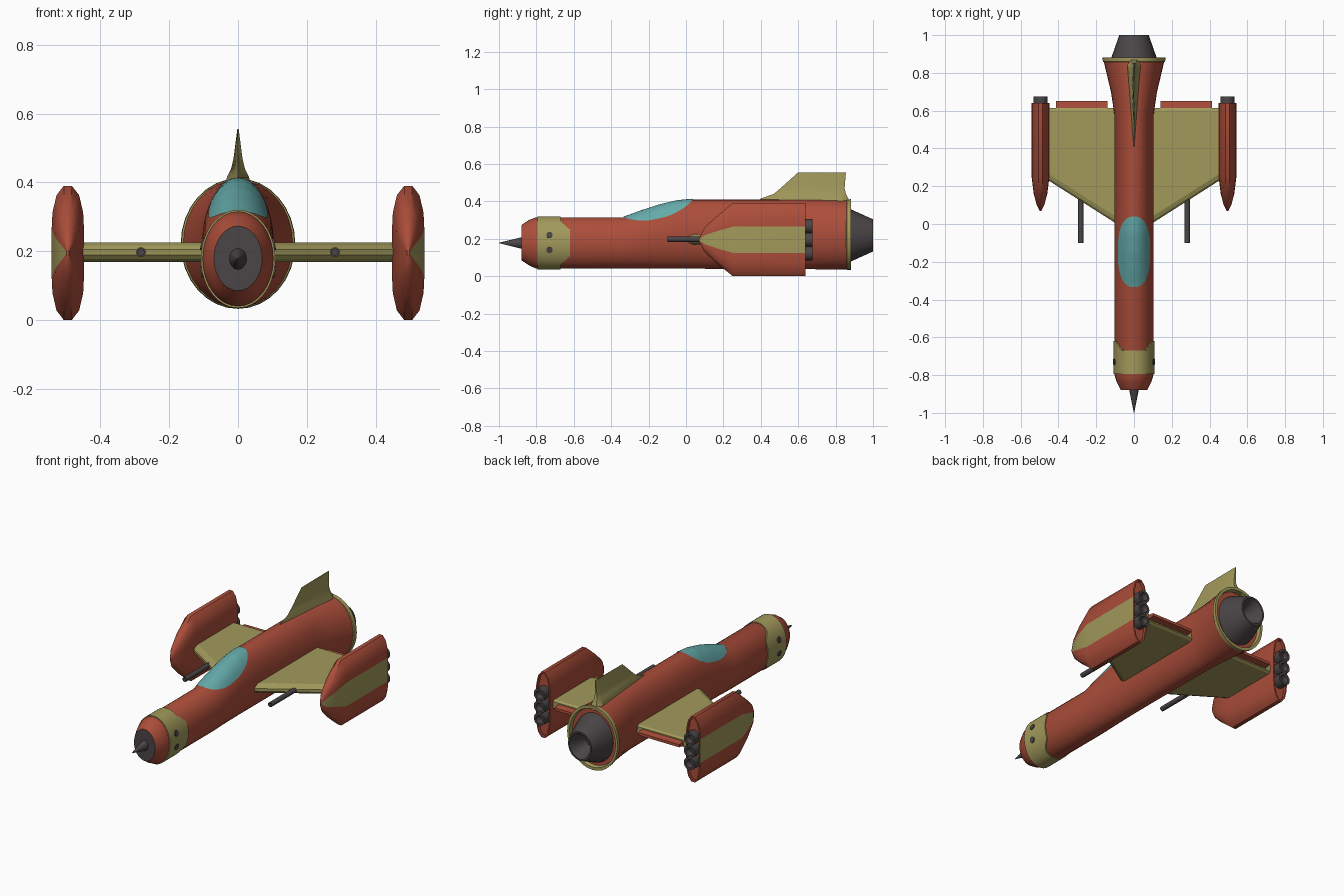
import bpy, bmesh, math
from math import sin, cos, pi
from mathutils import Matrix, Vector

cube = bpy.data.objects.get("Cube")
if cube:
    bpy.data.objects.remove(cube)


def material(name, rgb):
    m = bpy.data.materials.new(name)
    m.use_nodes = True
    m.diffuse_color = (*rgb, 1)
    bsdf = next(n for n in m.node_tree.nodes if n.type == 'BSDF_PRINCIPLED')
    bsdf.inputs["Base Color"].default_value = (*rgb, 1)
    return m


RED = material("rust_red", (0.41, 0.075, 0.042))
OLIVE = material("olive", (0.36, 0.32, 0.105))
TEAL = material("teal_glass", (0.13, 0.40, 0.40))
GREY = material("dark_grey", (0.07, 0.06, 0.062))


def finish(bm, name, mats, angle=35):
    bmesh.ops.recalc_face_normals(bm, faces=bm.faces)
    me = bpy.data.meshes.new(name)
    bm.to_mesh(me)
    bm.free()
    for m in mats:
        me.materials.append(m)
    ob = bpy.data.objects.new(name, me)
    bpy.context.collection.objects.link(ob)
    bpy.ops.object.select_all(action='DESELECT')
    ob.select_set(True)
    bpy.context.view_layer.objects.active = ob
    bpy.ops.object.shade_smooth_by_angle(angle=math.radians(angle))
    return ob


def loft(name, rings, mats, rule=None, caps=True, cap_mats=(0, 0), angle=35):
    """Skin closed rings of equal length; rule(ring, point) picks a material."""
    bm = bmesh.new()
    rows = [[bm.verts.new(p) for p in ring] for ring in rings]
    n = len(rows[0])
    for i in range(len(rows) - 1):
        for j in range(n):
            k = (j + 1) % n
            f = bm.faces.new((rows[i][j], rows[i][k], rows[i + 1][k], rows[i + 1][j]))
            f.material_index = rule(i, j) if rule else 0
    if caps:
        for row, m in zip((rows[0], rows[-1]), cap_mats):
            bm.faces.new(row).material_index = m
    return finish(bm, name, mats, angle)


def ellipse(y, rx, rz, cz, cx=0, n=32):
    return [(cx + rx * cos(2 * pi * j / n), y, cz + rz * sin(2 * pi * j / n)) for j in range(n)]


# Fuselage: stations of y, half width, bottom, top
STATIONS = [(-0.88, .070, .085, .273), (-0.84, .09, .058, .30), (-0.80, .103, .04, .315),
            (-0.33, .104, .04, .315), (-0.25, .104, .04, .345), (-0.15, .104, .04, .378),
            (-0.05, .104, .04, .402), (0.03, .104, .04, .41), (0.58, .104, .038, .41),
            (0.70, .122, .037, .41), (0.86, .16, .036, .408)]


def section(y):
    for a, b in zip(STATIONS, STATIONS[1:]):
        if y <= b[0]:
            t = max(0, (y - a[0]) / (b[0] - a[0]))
            rx, lo, hi = (a[i] + t * (b[i] - a[i]) for i in (1, 2, 3))
            return rx, (hi - lo) / 2, (hi + lo) / 2


loft("fuselage", [ellipse(s[0], *section(s[0])) for s in STATIONS],
     [RED, GREY], cap_mats=(1, 0))

# Canopy: rounded patch draped over the fuselage hump
bm = bmesh.new()
N, R = 40, 10
rows = []
for r in range(R + 1):
    row = []
    for j in range(N if r else 1):
        a = 2 * pi * j / N
        c, s = cos(a), sin(a)
        x = .086 * r / R * math.copysign(abs(c) ** .8, c)
        y = -.147 + .187 * r / R * math.copysign(abs(s) ** .8, s)
        rx, rz, cz = section(y)
        row.append(bm.verts.new((x, y, cz + rz * math.sqrt(1 - (x / rx) ** 2) + .004)))
    rows.append(row)
for r in range(R):
    for j in range(N):
        k = (j + 1) % N
        if r == 0:
            bm.faces.new((rows[0][0], rows[1][j], rows[1][k]))
        else:
            bm.faces.new((rows[r][j], rows[r + 1][j], rows[r + 1][k], rows[r][k]))
finish(bm, "canopy", [TEAL], 60)

# Nose band: raised collar that reaches further back along the flanks
rx, rz, cz = section(-.7)


def band_ring(grow, rear):
    ring = ellipse(-.795, rx + grow, rz + grow, cz, n=48)
    if rear:
        reach = lambda z: .05 * min(1, max(0, (.115 - abs(z - cz)) / .045))
        ring = [(x, -.67 + reach(z), z) for x, y, z in ring]
    return ring


loft("nose_band", [band_ring(-.004, 0), band_ring(.005, 0), band_ring(.005, 1), band_ring(-.004, 1)],
     [OLIVE], caps=False)

# Nose spike
loft("nose_spike", [ellipse(-.875, .026, .032, cz, n=16), ellipse(-1, .001, .001, cz, n=16)], [GREY])

# Rear rim with a recessed back, and the hollow engine nozzle
CZ = .222
loft("rear_rim", [ellipse(y, .165 * s, .188 * s, CZ) for y, s in
                  ((.855, .95), (.86, 1), (.882, 1.01), (.882, .92), (.85, .88))], [OLIVE])
loft("engine_nozzle", [ellipse(y, a, b, CZ - .004) for y, a, b in
                       ((.84, .125, .15), (.88, .12, .14), (1, .078, .086),
                        (1, .068, .076), (.90, .03, .035))], [GREY])

# Tail fin: wedge sections stacked upward (z, front, rear, half width)
FIN = [(.385, .36, .875, .04), (.415, .40, .868, .032), (.44, .47, .855, .02),
       (.47, .505, .848, .013), (.555, .60, .855, .002)]
loft("tail_fin", [[(0, f, z), (w, b - .03, z), (w * .5, b, z), (-w * .5, b, z), (-w, b - .03, z)]
                  for z, f, b, w in FIN], [OLIVE], angle=25)

# Pod cross-section (first quadrant) mirrored round into a closed outline
QUAD = [(1, .36), (.95, .6), (.7, .86), (.25, 1)]
OUTLINE = QUAD + [(-x, z) for x, z in QUAD[::-1]]
OUTLINE += [(-x, -z) for x, z in OUTLINE]
POD = [(.07, .004, .01), (.10, .02, .066), (.16, .036, .122), (.25, .047, .195),
       (.64, .047, .195), (.64, .039, .185), (.625, .039, .185)]
PZ, WZ = .195, .197


def wing_ring(x, front):
    upper = [(front, .008), (front + .012, .02), (front + .035, .028), (.60, .028), (.613, .02)]
    return [(x, y, WZ + z) for y, z in upper] + [(x, y, WZ - z) for y, z in upper[::-1]]


for side, tag in ((1, "left"), (-1, "right")):
    # Wing and its trailing flap
    loft(tag + "_wing", [wing_ring(side * .09, .0), wing_ring(side * .46, .235)], [OLIVE], angle=20)
    loft(tag + "_flap", [[(side * x, .59, WZ + .016), (side * x, .652, WZ + .008),
                          (side * x, .652, WZ - .008), (side * x, .59, WZ - .016)]
                         for x in (.14, .412)], [RED])

    # Wing gun
    gx = side * .282
    loft(tag + "_gun", [ellipse(y, r, r, WZ, gx, 16) for y, r in
                        ((.16, .014), (-.1, .014), (-.1, .009), (-.07, .009))], [GREY])

    # Wing-tip pod: outer flank stripe is the span between the last and first outline points
    px = side * .495
    loft(tag + "_pod", [[(px + side * w * x, y, PZ + h * z) for x, z in OUTLINE] for y, w, h in POD],
         [RED, OLIVE], rule=lambda i, j: int(j == len(OUTLINE) - 1 and i < 4), angle=40)

    # Three stacked thrusters on each pod
    for n in (-1, 0, 1):
        loft(f"{tag}_thruster_{n + 2}", [ellipse(y, r, r, PZ + n * .073, px, 20) for y, r in
                                         ((.61, .037), (.675, .037), (.675, .024), (.645, .018))], [GREY])

    # Gun ports on the nose band
    for n, z in enumerate((.14, .22)):
        ex = side * (rx + .005) * math.sqrt(1 - ((z - cz) / (rz + .005)) ** 2)
        out = Vector((ex / rx ** 2, 0, (z - cz) / rz ** 2)).normalized()
        bm = bmesh.new()
        bmesh.ops.create_cone(bm, cap_ends=True, segments=16, radius1=.017, radius2=.017, depth=.008,
                              matrix=Matrix.Translation((ex, -.73, z)) @ out.to_track_quat('Z', 'Y').to_matrix().to_4x4())
        finish(bm, f"{tag}_gun_port_{n + 1}", [GREY])
